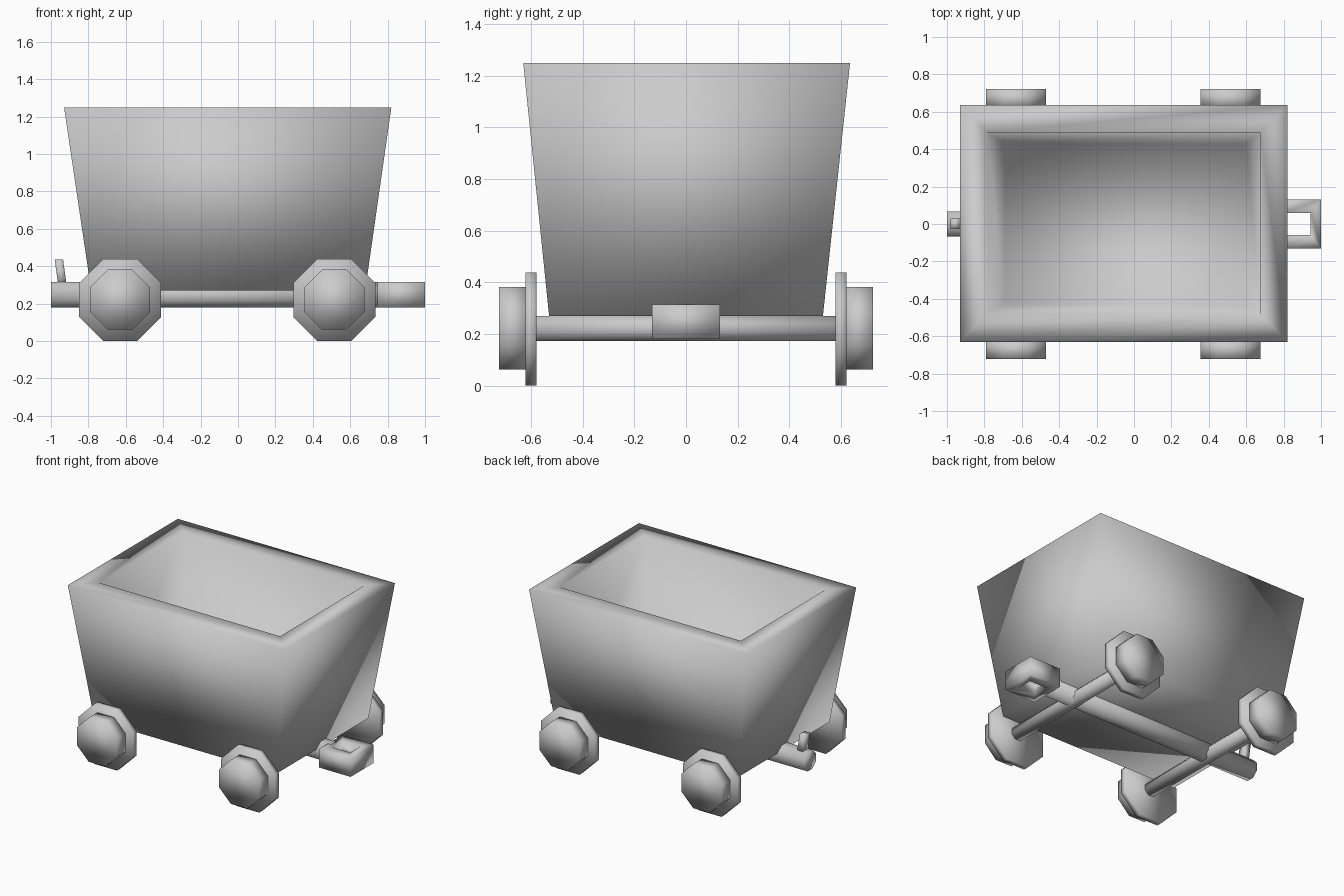
import bpy, bmesh
from math import pi, cos
from mathutils import Matrix

if "Cube" in bpy.data.objects:
    bpy.data.objects.remove(bpy.data.objects["Cube"])


def finish(name, bm):
    bmesh.ops.recalc_face_normals(bm, faces=bm.faces)
    for f in bm.faces:
        f.smooth = True
    me = bpy.data.meshes.new(name)
    bm.to_mesh(me)
    bm.free()
    ob = bpy.data.objects.new(name, me)
    bpy.context.collection.objects.link(ob)
    return ob


def loft(name, loops, closed=False):
    """Skin stacked four-cornered loops (x0, x1, y0, y1, z)."""
    bm = bmesh.new()
    rings = [[bm.verts.new(p) for p in ((x0, y0, z), (x1, y0, z), (x1, y1, z), (x0, y1, z))]
             for x0, x1, y0, y1, z in loops]
    pairs = list(zip(rings, rings[1:]))
    if closed:
        pairs.append((rings[-1], rings[0]))
    else:
        bm.faces.new(rings[0])
        bm.faces.new(rings[-1])
    for a, b in pairs:
        for i in range(4):
            j = (i + 1) % 4
            bm.faces.new((a[i], a[j], b[j], b[i]))
    return finish(name, bm)


def octagon_bar(name, axis, centre, apothem, length):
    """Eight-sided bar with flat sides up, running along x or y."""
    bm = bmesh.new()
    r = apothem / cos(pi / 8)
    turn = Matrix.Rotation(pi / 2, 4, 'Y' if axis == 'x' else 'X')
    bmesh.ops.create_cone(bm, cap_ends=True, segments=8, radius1=r, radius2=r, depth=length,
                          matrix=Matrix.Translation(centre) @ turn)
    # align a flat side with the vertical if a corner points up
    top = max(v.co.z for v in bm.verts)
    if top > centre[2] + apothem * 1.04:
        bmesh.ops.rotate(bm, verts=bm.verts, cent=centre,
                         matrix=Matrix.Rotation(pi / 8, 3, axis.upper()))
    return finish(name, bm)


# tapered tub with a thick rim and hollow inside
loft("tub", [
    (-0.785, 0.68, -0.53, 0.53, 0.27),
    (-0.93, 0.82, -0.63, 0.635, 1.25),
    (-0.785, 0.675, -0.48, 0.49, 1.25),
    (-0.69, 0.60, -0.43, 0.43, 0.41),
])

# axles and flanged wheels
for end, x in (("rear", -0.63), ("front", 0.515)):
    octagon_bar(end + "_axle", 'y', (x, 0, 0.222), 0.048, 1.18)
    for side, s in (("left", 1), ("right", -1)):
        octagon_bar(f"{end}_{side}_wheel_flange", 'y', (x, s * 0.6, 0.22), 0.219, 0.042)
        octagon_bar(f"{end}_{side}_wheel_tread", 'y', (x, s * 0.67, 0.222), 0.16, 0.106)

# central beam under the tub
octagon_bar("chassis_beam", 'x', (-0.115, 0, 0.248), 0.068, 1.77)

# coupling ring
outer, inner = (0.745, 1.0, -0.132, 0.132), (0.80, 0.945, -0.06, 0.06)
loft("coupling_ring", [outer + (0.18,), outer + (0.315,), inner + (0.315,), inner + (0.18,)],
     closed=True)

# leaning coupling hook
loft("coupling_hook", [(-0.96, -0.915, -0.028, 0.03, 0.29), (-0.98, -0.935, -0.028, 0.03, 0.435)])
